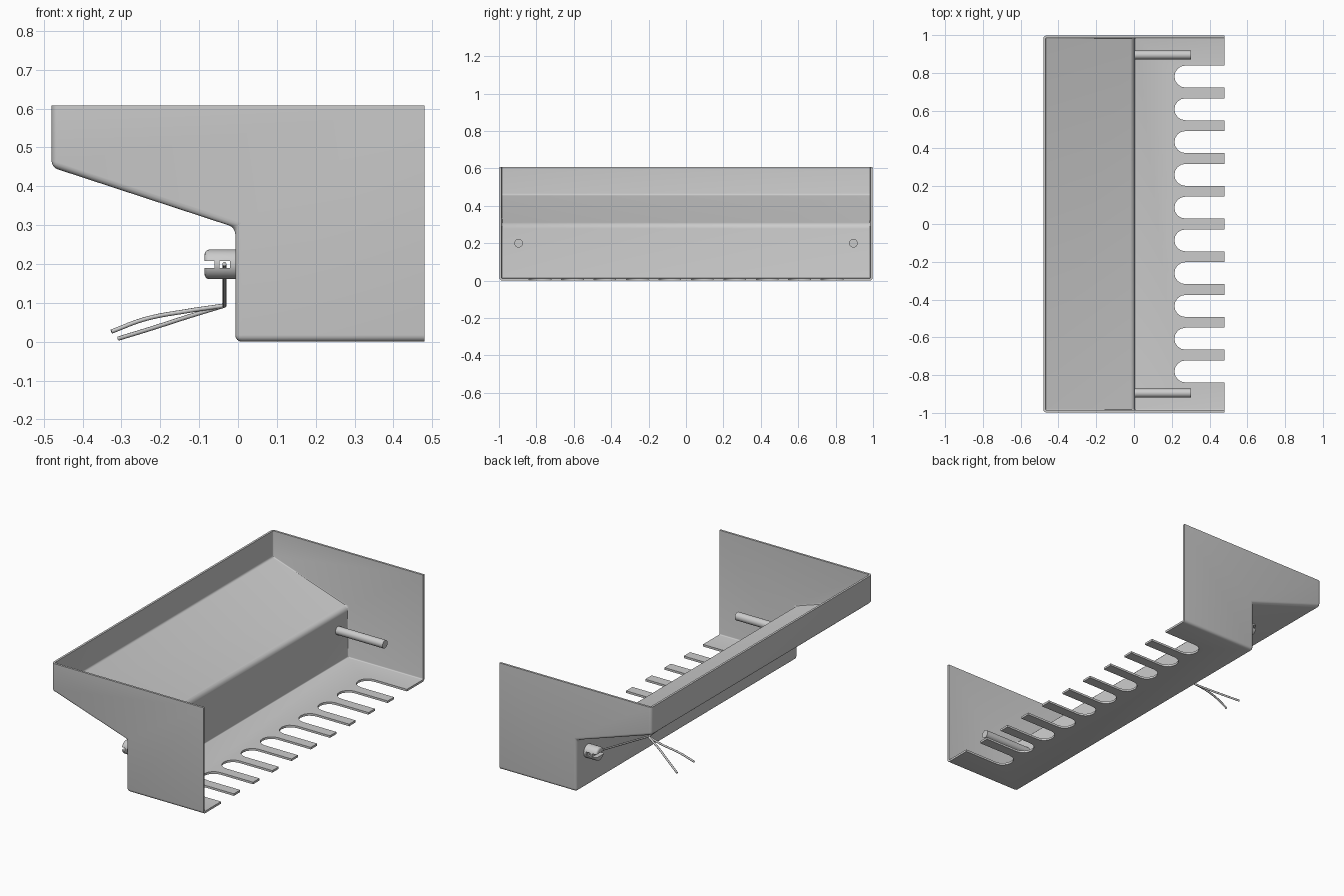
import bpy, bmesh, math
from mathutils import Vector, Matrix

if "Cube" in bpy.data.objects:
    bpy.data.objects.remove(bpy.data.objects["Cube"])


def add_object(name, bm):
    mesh = bpy.data.meshes.new(name)
    bm.to_mesh(mesh)
    bm.free()
    ob = bpy.data.objects.new(name, mesh)
    bpy.context.collection.objects.link(ob)
    return ob


def finish(ob, angle=35):
    bpy.ops.object.select_all(action='DESELECT')
    ob.select_set(True)
    bpy.context.view_layer.objects.active = ob
    for m in list(ob.modifiers):
        bpy.ops.object.modifier_apply(modifier=m.name)
    bpy.ops.object.shade_smooth_by_angle(angle=math.radians(angle))


def cut(ob, cutter):
    m = ob.modifiers.new("cut", 'BOOLEAN')
    m.operation = 'DIFFERENCE'
    m.solver = 'EXACT'
    m.object = cutter
    cutter.hide_render = True


def box(bm, centre, size):
    bmesh.ops.create_cube(bm, size=1, matrix=Matrix.Translation(centre) @ Matrix.Diagonal((*size, 1)))


def rod(bm, x0, x1, y, z, r, n):
    mat = Matrix.Translation(((x0 + x1) / 2, y, z)) @ Matrix.Rotation(math.pi / 2, 4, 'Y')
    bmesh.ops.create_cone(bm, cap_ends=True, segments=n, radius1=r, radius2=r,
                          depth=x1 - x0, matrix=mat)


# bent sheet tray: open on top and on the +x side
profile = [(.48, .608), (-.48, .608), (-.48, .449), (-.007, .294), (-.007, 0), (.48, 0)]
bm = bmesh.new()
left = [bm.verts.new((x, -.998, z)) for x, z in profile]
right = [bm.verts.new((x, .998, z)) for x, z in profile]
bm.faces.new(left)
bm.faces.new(right)
for i in range(1, 5):
    bm.faces.new((left[i], left[i + 1], right[i + 1], right[i]))
bmesh.ops.recalc_face_normals(bm, faces=bm.faces)
bm.faces.ensure_lookup_table()
if bm.faces[5].normal.z > 0:
    bmesh.ops.reverse_faces(bm, faces=bm.faces)
tray = add_object("tray", bm)
b = tray.modifiers.new("bends", 'BEVEL')
b.width, b.segments, b.limit_method, b.angle_limit = .017, 4, 'ANGLE', math.radians(10)
s = tray.modifiers.new("sheet", 'SOLIDIFY')
s.thickness, s.offset, s.use_even_offset = .012, -1, True

# ten round-ended slots in the floor
bm = bmesh.new()
for i in range(10):
    y, r = (i - 4.5) * .1735, .058
    outline = [(.6, y - r)]
    for k in range(9):
        a = -math.pi / 2 - math.pi * k / 8
        outline.append((.272 + r * math.cos(a), y + r * math.sin(a)))
    outline.append((.6, y + r))
    face = bm.faces.new([bm.verts.new((u, v, -.1)) for u, v in outline])
    ext = bmesh.ops.extrude_face_region(bm, geom=[face])
    bmesh.ops.translate(bm, vec=(0, 0, .16),
                        verts=[v for v in ext["geom"] if isinstance(v, bmesh.types.BMVert)])
bmesh.ops.recalc_face_normals(bm, faces=bm.faces)
slots = add_object("slot_cutter", bm)
cut(tray, slots)
finish(tray)
bpy.data.objects.remove(slots)

for side, y in (("left", -.895), ("right", .895)):
    # peg inside the tray
    bm = bmesh.new()
    rod(bm, -.01, .302, y, .2, .023, 24)
    finish(add_object(side + "_peg", bm))

    # slotted knob on the outside of the wall
    bm = bmesh.new()
    rod(bm, -.086, -.006, y, .199, .038, 32)
    rim = [e for e in bm.edges if all(v.co.x < -.08 for v in e.verts)]
    bmesh.ops.bevel(bm, geom=rim, offset=.012, segments=4, profile=.5, affect='EDGES')
    knob = add_object(side + "_knob", bm)
    bm = bmesh.new()
    box(bm, (-.085, y, .199), (.05, .2, .018))
    box(bm, (-.034, y, .199), (.026, .2, .018))
    cutter = add_object(side + "_knob_cutter", bm)
    cut(knob, cutter)
    finish(knob)
    bpy.data.objects.remove(cutter)


# hanging wires meeting at a knot, each with a loose tail
def wire(name, points):
    cu = bpy.data.curves.new(name, 'CURVE')
    cu.dimensions = '3D'
    cu.bevel_depth, cu.bevel_resolution, cu.use_fill_caps = .0055, 2, True
    cu.resolution_u = 6
    sp = cu.splines.new('BEZIER')
    sp.bezier_points.add(len(points) - 1)
    for p, co in zip(sp.bezier_points, points):
        p.co = co
        p.handle_left_type = p.handle_right_type = 'AUTO' if len(points) > 2 else 'VECTOR'
    ob = bpy.data.objects.new(name, cu)
    bpy.context.collection.objects.link(ob)


knot = (-.035, .39, .093)
wire("right_wire", [(-.035, .93, .2), knot])
wire("left_wire", [(-.035, -.93, .2), knot])
wire("upper_tail", [knot, (-.13, .405, .079), (-.24, .40, .058), (-.326, .39, .026)])
wire("lower_tail", [knot, (-.13, .43, .064), (-.22, .475, .035), (-.308, .52, .008)])
